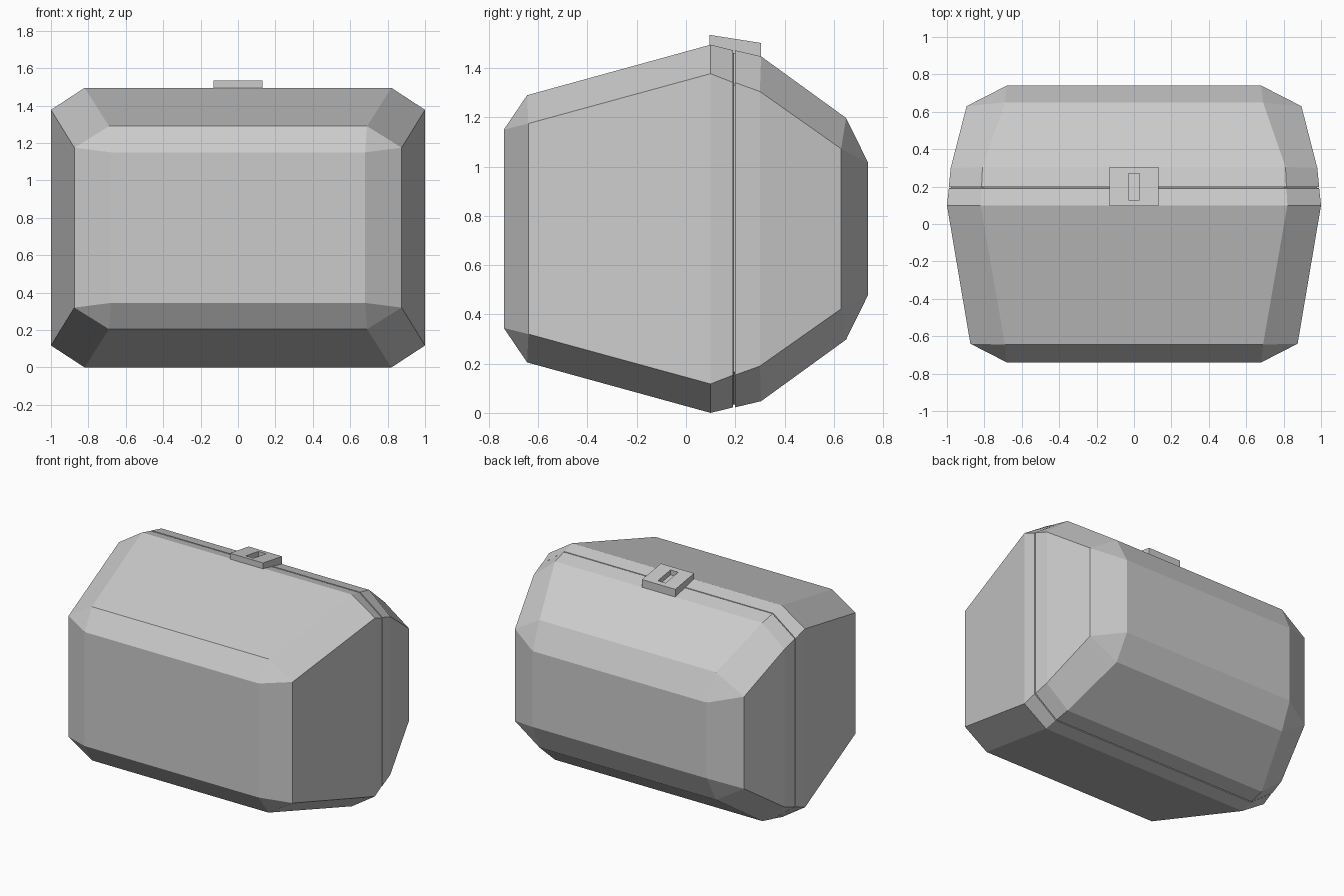
import bpy
import bmesh

if "Cube" in bpy.data.objects:
    bpy.data.objects.remove(bpy.data.objects["Cube"], do_unlink=True)

MID_Z = 0.7475

grey = bpy.data.materials.new("light_grey")
grey.use_nodes = True
colour = (0.6, 0.6, 0.6, 1)
grey.diffuse_color = colour
grey.node_tree.nodes["Principled BSDF"].inputs["Base Color"].default_value = colour


def finish(bm, name):
    bmesh.ops.recalc_face_normals(bm, faces=bm.faces)
    mesh = bpy.data.meshes.new(name)
    bm.to_mesh(mesh)
    bm.free()
    mesh.materials.append(grey)
    obj = bpy.data.objects.new(name, mesh)
    bpy.context.collection.objects.link(obj)
    return obj


def ring(bm, y_side, y_top, x_side, x_top, h_side, h_top):
    """Chamfered rectangle: side corners and top corners may sit at different depths."""
    quarter = [(x_side, y_side, h_side), (x_top, y_top, h_top)]
    points = quarter + [(-x, y, h) for x, y, h in reversed(quarter)]
    points += [(-x, y, -h) for x, y, h in quarter]
    points += [(x, y, -h) for x, y, h in reversed(quarter)]
    return [bm.verts.new((x, y, MID_Z + h)) for x, y, h in points]


def seam(y, inset):
    """Cross-section at the lid seam, shrunk by the inset."""
    return (y, y, 0.99 - inset, 0.815 - inset, 0.594 - inset, 0.725 - inset)


# Case: sections lofted from the front cap to the back cap, with a thin seam groove
sections = [
    (-0.74, -0.74, 0.68, 0.68, 0.4025, 0.4025),
    (-0.64, -0.645, 0.875, 0.69, 0.4275, 0.5425),
    (0.10, 0.10, 1.0, 0.82, 0.63, 0.7475),
    seam(0.191, 0),
    seam(0.192, 0.012),
    seam(0.198, 0.012),
    seam(0.199, 0),
    (0.30, 0.305, 0.98, 0.81, 0.5575, 0.7),
    (0.63, 0.65, 0.895, 0.69, 0.325, 0.45),
    (0.74, 0.74, 0.68, 0.68, 0.2675, 0.2675),
]
bm = bmesh.new()
rings = [ring(bm, *s) for s in sections]
for a, b in zip(rings, rings[1:]):
    for i in range(8):
        j = (i + 1) % 8
        bm.faces.new((a[i], a[j], b[j], b[i]))
bm.faces.new(rings[0])
bm.faces.new(rings[-1])
bmesh.ops.remove_doubles(bm, verts=bm.verts, dist=0.0005)
finish(bm, "case")

# Latch: sloping block on top, straddling the seam
bm = bmesh.new()
profile = [(0.095, 1.47), (0.095, 1.535), (0.305, 1.502), (0.305, 1.42)]
base = bm.faces.new([bm.verts.new((-0.13, y, z)) for y, z in profile])
side = bmesh.ops.extrude_face_region(bm, geom=[base])["geom"]
bmesh.ops.translate(bm, vec=(0.26, 0, 0),
                    verts=[v for v in side if isinstance(v, bmesh.types.BMVert)])
bmesh.ops.recalc_face_normals(bm, faces=bm.faces)

# Slot: inset the top face, narrow it and sink it
top = max(bm.faces, key=lambda f: f.calc_center_median().z)
bmesh.ops.inset_region(bm, faces=[top], thickness=0.035, use_even_offset=True)
for v in top.verts:
    v.co.x = 0.03 if v.co.x > 0 else -0.03
floor = bmesh.ops.extrude_discrete_faces(bm, faces=[top])["faces"][0]
bmesh.ops.translate(bm, vec=(0, 0, -0.035), verts=floor.verts)
finish(bm, "latch")
